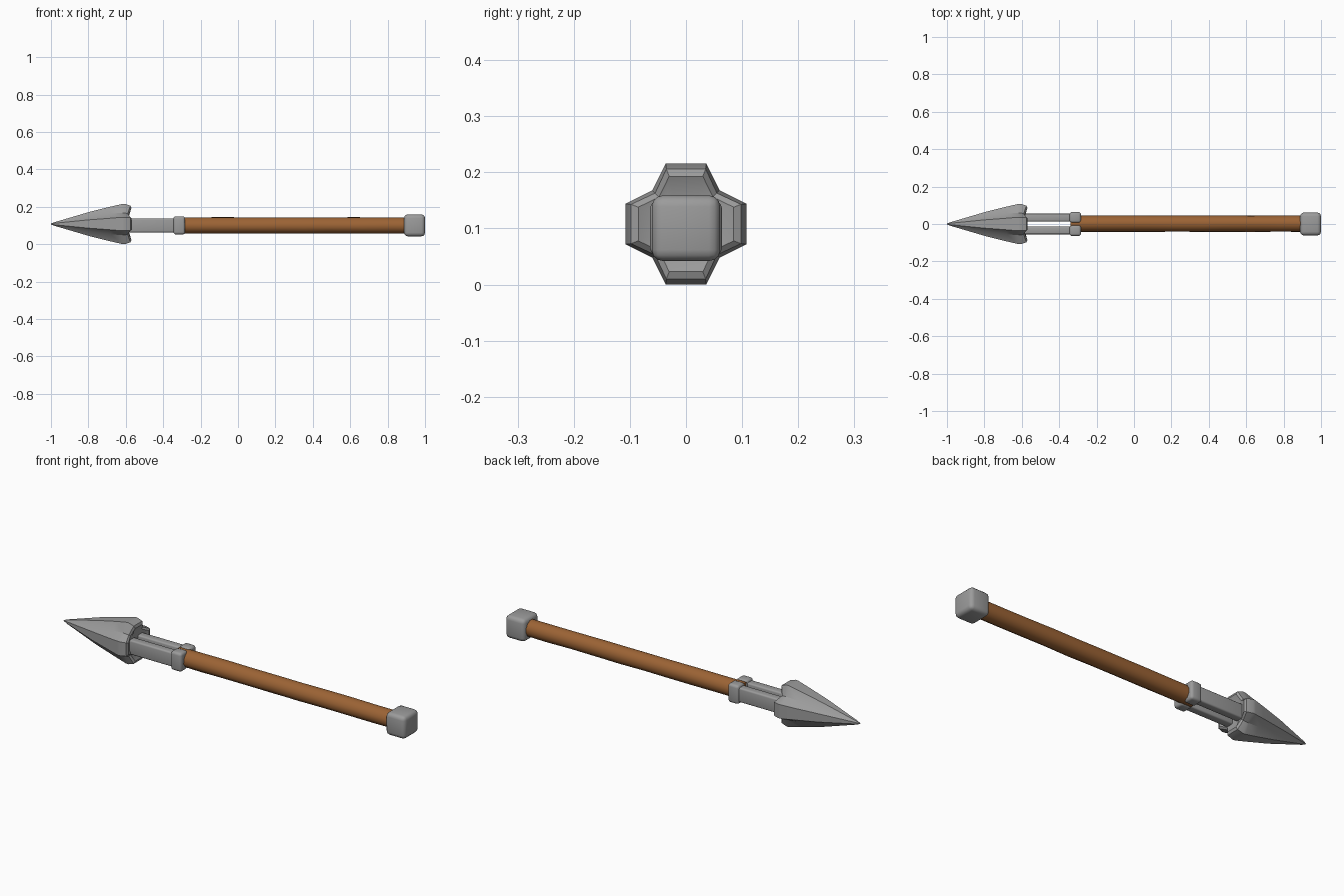
import bpy, bmesh, math, random

if "Cube" in bpy.data.objects:
    bpy.data.objects.remove(bpy.data.objects["Cube"])
random.seed(4)

def material(name, col):
    m = bpy.data.materials.new(name)
    m.diffuse_color = (*col, 1)
    m.use_nodes = True
    m.node_tree.nodes["Principled BSDF"].inputs["Base Color"].default_value = m.diffuse_color
    return m

METAL = material("grey_metal", (0.33, 0.33, 0.33))
WOOD = material("brown_wood", (0.33, 0.125, 0.035))

def finish(name, bm, mat, angle=35):
    bmesh.ops.recalc_face_normals(bm, faces=bm.faces)
    me = bpy.data.meshes.new(name)
    bm.to_mesh(me)
    bm.free()
    ob = bpy.data.objects.new(name, me)
    bpy.context.collection.objects.link(ob)
    me.materials.append(mat)
    bpy.ops.object.select_all(action='DESELECT')
    ob.select_set(True)
    bpy.context.view_layer.objects.active = ob
    bpy.ops.object.shade_smooth_by_angle(angle=math.radians(angle))
    return ob

def loft(name, rings, mat, angle=35):
    """Skin a list of equal-length point rings and close both ends."""
    bm = bmesh.new()
    vs = [[bm.verts.new(p) for p in r] for r in rings]
    n = len(vs[0])
    for a, b in zip(vs, vs[1:]):
        for i in range(n):
            j = (i + 1) % n
            bm.faces.new((a[i], a[j], b[j], b[i]))
    for end in (vs[0], vs[-1]):
        c = sum((v.co for v in end), end[0].co * 0) / n
        cv = bm.verts.new(c)
        for i in range(n):
            bm.faces.new((cv, end[i], end[(i + 1) % n]))
    return finish(name, bm, mat, angle)

def box(name, lo, hi, bevel, mat):
    bm = bmesh.new()
    bmesh.ops.create_cube(bm, size=1)
    for v in bm.verts:
        v.co = [(l + h) / 2 + c * (h - l) for c, l, h in zip(v.co, lo, hi)]
    bmesh.ops.bevel(bm, geom=bm.edges[:], offset=bevel, segments=3,
                    profile=0.5, affect='EDGES')
    return finish(name, bm, mat, 50)

# spear head: four fins with concave valleys between them
def head_ring(x, r, flat, valley, valley_x=None):
    pts = []
    for k in range(4):
        c, s = math.cos(k * math.pi / 2), math.sin(k * math.pi / 2)
        for px, py, xx in ((r, -flat, x), (r, flat, x),
                           (valley, valley, x if valley_x is None else valley_x)):
            pts.append((xx, px * c - py * s, 0.108 + px * s + py * c))
    return pts

loft("spear_head", [
    head_ring(-1.0, 0.003, 0.001, 0.002),
    head_ring(-0.98, 0.010, 0.004, 0.007),
    head_ring(-0.80, 0.063, 0.022, 0.039),
    head_ring(-0.68, 0.093, 0.031, 0.055),
    head_ring(-0.62, 0.107, 0.036, 0.060),
    head_ring(-0.605, 0.108, 0.036, 0.060, -0.61),
    head_ring(-0.575, 0.098, 0.035, 0.055, -0.59),
    head_ring(-0.57, 0.085, 0.030, 0.048, -0.585),
    head_ring(-0.585, 0.055, 0.024, 0.036, -0.585),
], METAL, 30)

# paired prongs and split collar joining head to shaft
for side, tag in ((-1, "front"), (1, "back")):
    ys = sorted((side * 0.013, side * 0.055))
    box(f"{tag}_prong", (-0.62, ys[0], 0.063), (-0.29, ys[1], 0.138), 0.008, METAL)
    ys = sorted((side * 0.006, side * 0.064))
    box(f"{tag}_collar", (-0.345, ys[0], 0.052), (-0.283, ys[1], 0.149), 0.013, METAL)

# wooden shaft: slightly uneven hand-carved pole
N = 12
wobble = [random.uniform(-0.002, 0.002) for _ in range(N)]
rings = []
for k in range(10):
    x = -0.34 + 1.26 * k / 9
    ring = []
    for i in range(N):
        a = 2 * math.pi * (i + 0.5) / N
        r = 0.0445 + wobble[i] + random.uniform(-0.0012, 0.0012)
        ring.append((x, 0.003 + r * math.cos(a), 0.101 + r * math.sin(a)))
    rings.append(ring)
loft("wooden_shaft", rings, WOOD, 40)

# end cap
box("end_cap", (0.888, -0.061, 0.042), (1.0, 0.061, 0.159), 0.02, METAL)
